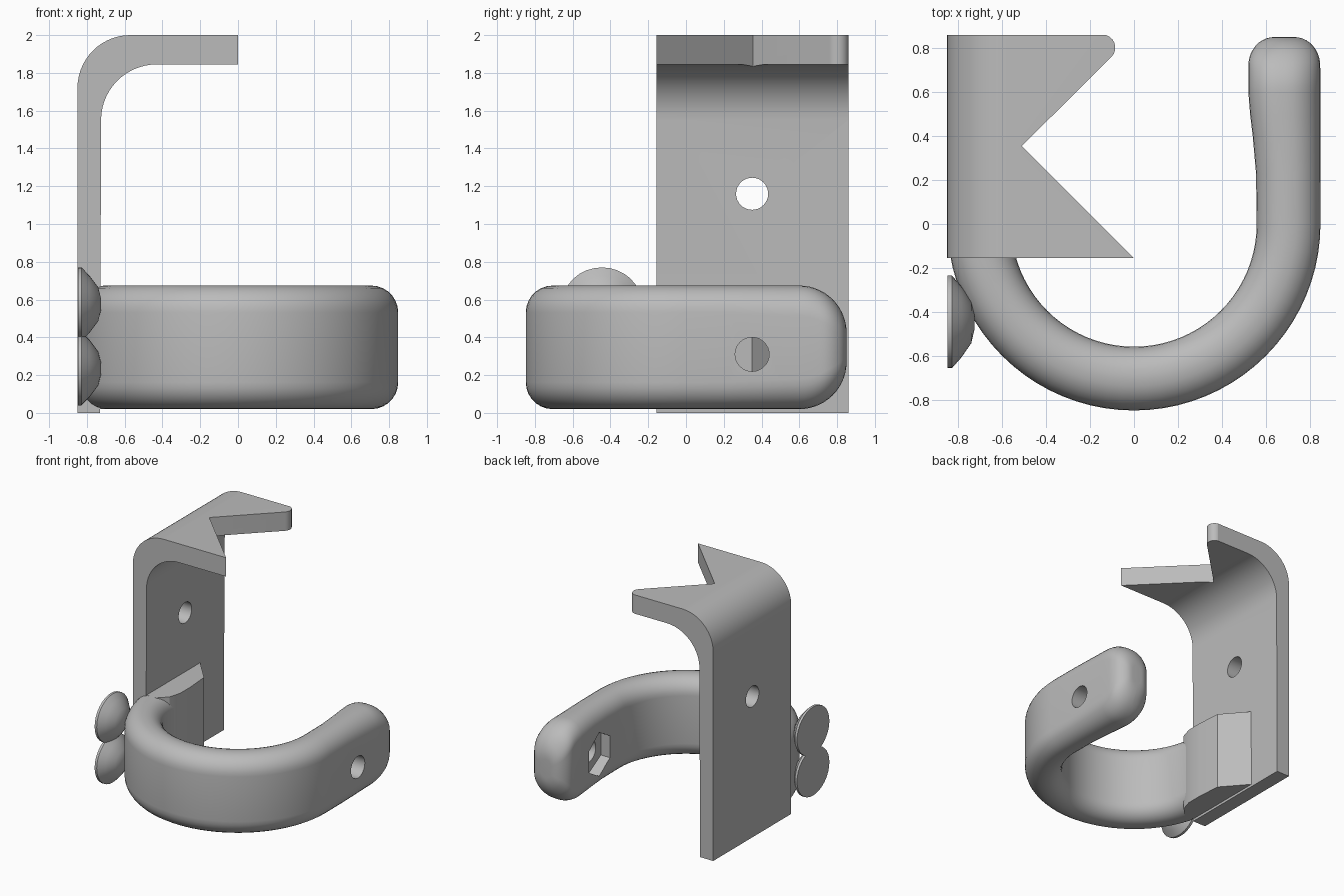
import bpy, bmesh
from math import sin, cos, pi, radians

if "Cube" in bpy.data.objects:
    bpy.data.objects.remove(bpy.data.objects["Cube"])

grey = bpy.data.materials.new("plain grey")
grey.use_nodes = True
tone = (0.5, 0.5, 0.5, 1)
grey.diffuse_color = tone
grey.node_tree.nodes["Principled BSDF"].inputs["Base Color"].default_value = tone


def finish(name, bm, angle=35):
    bmesh.ops.recalc_face_normals(bm, faces=bm.faces)
    mesh = bpy.data.meshes.new(name)
    bm.to_mesh(mesh)
    bm.free()
    mesh.materials.append(grey)
    obj = bpy.data.objects.new(name, mesh)
    bpy.context.collection.objects.link(obj)
    smooth(obj, angle)
    return obj


def smooth(obj, angle=35):
    bpy.ops.object.select_all(action='DESELECT')
    obj.select_set(True)
    bpy.context.view_layer.objects.active = obj
    bpy.ops.object.shade_smooth_by_angle(angle=radians(angle))


def loft(name, rings, capped=True, angle=35):
    """Skin a list of closed rings with equal point counts."""
    bm = bmesh.new()
    loops = [[bm.verts.new(p) for p in ring] for ring in rings]
    n = len(loops[0])
    for a, b in zip(loops, loops[1:]):
        for i in range(n):
            j = (i + 1) % n
            bm.faces.new((a[i], a[j], b[j], b[i]))
    if capped:
        bm.faces.new(loops[0])
        bm.faces.new(loops[-1][::-1])
    return finish(name, bm, angle)


def arc(cx, cy, r, start, end, steps):
    angles = [radians(start + (end - start) * i / steps) for i in range(steps + 1)]
    return [(cx + r * cos(a), cy + r * sin(a)) for a in angles]


def cut(obj, cutter):
    mod = obj.modifiers.new("cut", 'BOOLEAN')
    mod.operation = 'DIFFERENCE'
    mod.solver = 'EXACT'
    mod.object = cutter
    smooth(obj)
    bpy.ops.object.modifier_apply(modifier=mod.name)
    bpy.data.objects.remove(cutter)
    smooth(obj)


def bore(x0, x1, y, z, r, sides):
    """Prism along x, used as a drill."""
    ring = [(y + r * sin(2 * pi * i / sides), z + r * cos(2 * pi * i / sides))
            for i in range(sides)]
    drill = loft("drill", [[(x, a, b) for a, b in ring] for x in (x0, x1)])
    drill.hide_render = True
    return drill


# Bent bracket plate
outer = arc(-0.57, 1.72, 0.28, 180, 90, 14)
inner = arc(-0.43, 1.55, 0.295, 90, 180, 14)
profile = [(-0.85, 0)] + outer + [(0, 2), (0, 1.845)] + inner + [(-0.73, 0)]
bracket = loft("bracket_plate", [[(x, y, z) for x, z in profile] for y in (-0.155, 0.86)])

# V notch with one rounded prong
notch = [(0.1, -0.255), (-0.51, 0.355)] + arc(-0.145, 0.802, 0.06, -45, 90, 8)
notch += [(-0.145, 0.95), (0.1, 0.95)]
cut(bracket, loft("notch", [[(x, y, z) for x, y in notch] for z in (1.7, 2.1)]))
cut(bracket, bore(-1, -0.6, 0.35, 1.16, 0.085, 32))


# Hook: a rounded section swept round a U
def section(w, h, r_in, r_out):
    """Points (across, up); across is positive on the outer side."""
    pts = []
    for sx, sz, start, r in ((1, 1, 0, r_out), (-1, 1, 90, r_in),
                             (-1, -1, 180, r_in), (1, -1, 270, r_out)):
        r = min(r, w * 0.98, h * 0.98)
        pts += arc(sx * (w - r), sz * (h - r), r, start, start + 90, 7)
    return pts


MID, HALF = 0.347, 0.327
rings = []
for i in range(41):
    a = radians(180 + 180 * i / 40)
    rings.append([((0.703 + u) * cos(a), (0.703 + u) * sin(a), MID + v)
                  for u, v in section(0.145, HALF, 0.13, 0.17)])


def arm_ring(y, inside, outside, h):
    c, w = (inside + outside) / 2, (outside - inside) / 2
    return [(c + u, y, MID + v) for u, v in section(w, h, 0.13, 0.17)]


for y, inside in ((0.23, 0.555), (0.4, 0.54), (0.5, 0.528)):
    rings.append(arm_ring(y, inside, 0.847, HALF))
END, TALL, THIN = 0.85, 0.25, 0.13
for i in range(15):
    t = pi / 2 * i / 14
    y = END - TALL * (1 - sin(t))
    drop = TALL * (1 - cos(t))
    s = max(0, (y - END + THIN) / THIN)
    side = THIN * (1 - (1 - s * s) ** 0.5) * 0.9
    rings.append(arm_ring(y, 0.52 + side, 0.847 - side, HALF - drop))
hook = loft("hook", rings)
cut(hook, bore(0.3, 1, 0.35, 0.31, 0.09, 32))
cut(hook, bore(0.4, 0.64, 0.35, 0.31, 0.18, 6))

# Wedge blending the hook into the plate
plan = [(-0.75, -0.15), (-0.64, -0.15), (-0.57, -0.08), (-0.54, 0.02), (-0.54, 0.15),
        (-0.555, 0.35), (-0.73, 0.55), (-0.75, 0.55)]
loft("blend_wedge", [[(x, y, z) for x, y in plan] for z in (0.02, 0.673)], angle=25)

# Pair of domed discs on the outside of the hook
dome = [(0.195, -0.847), (0.195, -0.828), (0.15, -0.785), (0.09, -0.74), (0.03, -0.725)]
for name, z in (("upper_disc", 0.575), ("lower_disc", 0.235)):
    loft(name, [[(x, -0.445 + 1.08 * r * cos(2 * pi * i / 32), z + r * sin(2 * pi * i / 32))
                 for i in range(32)] for r, x in dome], angle=40)
